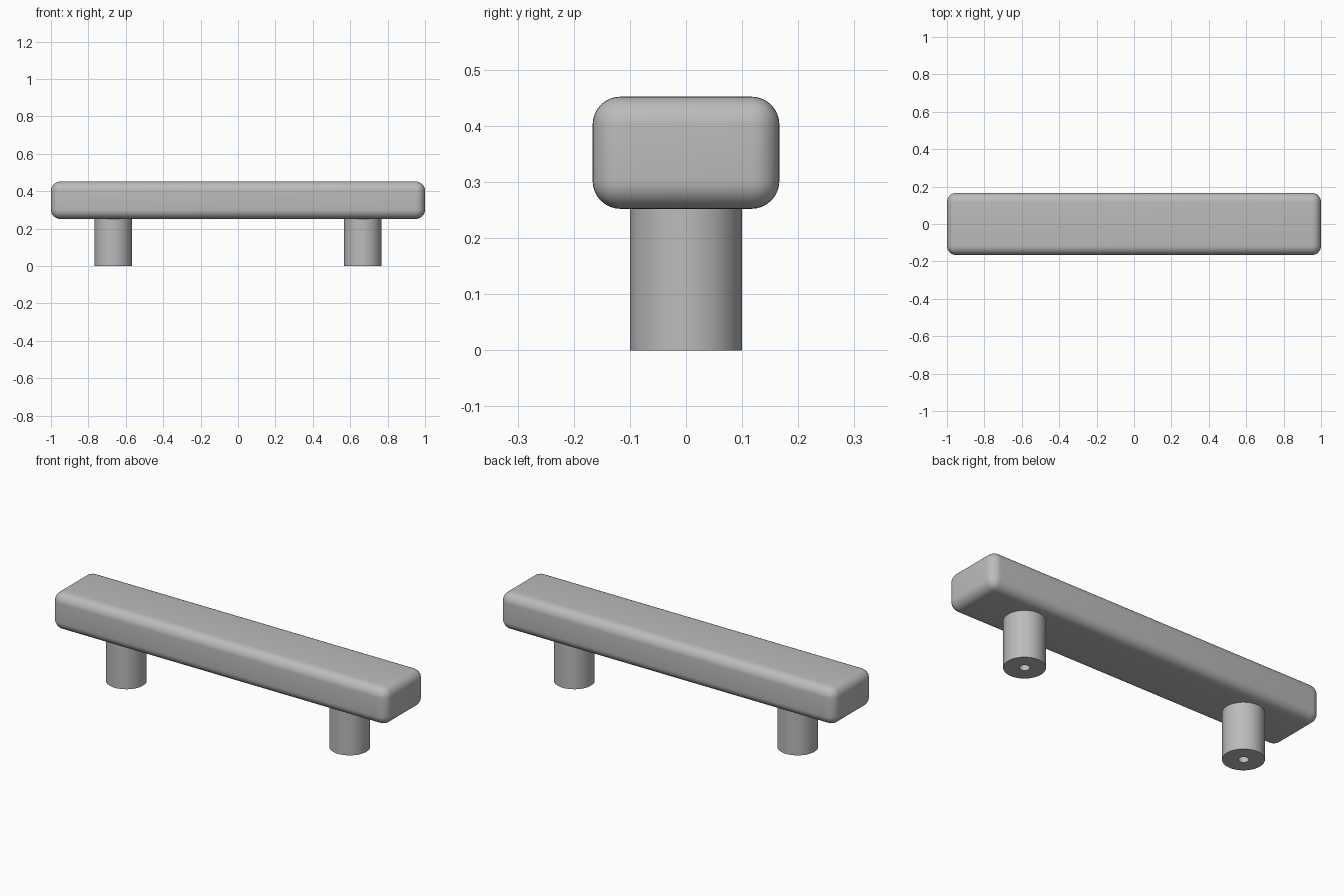
import bpy, bmesh, math

if "Cube" in bpy.data.objects:
    bpy.data.objects.remove(bpy.data.objects["Cube"])

metal = bpy.data.materials.new("satin_grey")
metal.diffuse_color = (0.5, 0.5, 0.5, 1)
metal.use_nodes = True
metal.node_tree.nodes["Principled BSDF"].inputs["Base Color"].default_value = metal.diffuse_color

BAR_BOTTOM, BAR_TOP = 0.252, 0.452
POST_X, POST_R, HOLE_R, HOLE_DEPTH = 0.667, 0.1, 0.025, 0.2


def make_object(name, bm):
    bmesh.ops.recalc_face_normals(bm, faces=bm.faces)
    mesh = bpy.data.meshes.new(name)
    bm.to_mesh(mesh)
    bm.free()
    mesh.materials.append(metal)
    obj = bpy.data.objects.new(name, mesh)
    bpy.context.collection.objects.link(obj)
    bpy.ops.object.select_all(action='DESELECT')
    obj.select_set(True)
    bpy.context.view_layer.objects.active = obj
    bpy.ops.object.shade_smooth_by_angle(angle=math.radians(35))
    return obj


# Grip bar: a box with all edges rounded
bm = bmesh.new()
bmesh.ops.create_cube(bm, size=1)
bmesh.ops.scale(bm, vec=(2, 0.333, BAR_TOP - BAR_BOTTOM), verts=bm.verts)
bmesh.ops.translate(bm, vec=(0, 0, (BAR_TOP + BAR_BOTTOM) / 2), verts=bm.verts)
bmesh.ops.bevel(bm, geom=bm.edges[:], offset=0.05, segments=8,
                profile=0.5, affect='EDGES')
make_object("grip_bar", bm)


# Mounting posts: lathed cylinders with a blind screw hole underneath
def post(name, x):
    bm = bmesh.new()
    profile = [(0, HOLE_DEPTH), (HOLE_R, HOLE_DEPTH), (HOLE_R, 0),
               (POST_R, 0), (POST_R, BAR_BOTTOM), (0, BAR_BOTTOM)]
    verts = [bm.verts.new((r, 0, z)) for r, z in profile]
    edges = [bm.edges.new(pair) for pair in zip(verts, verts[1:])]
    bmesh.ops.spin(bm, geom=verts + edges, cent=(0, 0, 0), axis=(0, 0, 1),
                   angle=math.tau, steps=64)
    bmesh.ops.remove_doubles(bm, verts=bm.verts, dist=1e-5)
    make_object(name, bm).location.x = x


for side, x in (("left", -POST_X), ("right", POST_X)):
    post(side + "_post", x)
